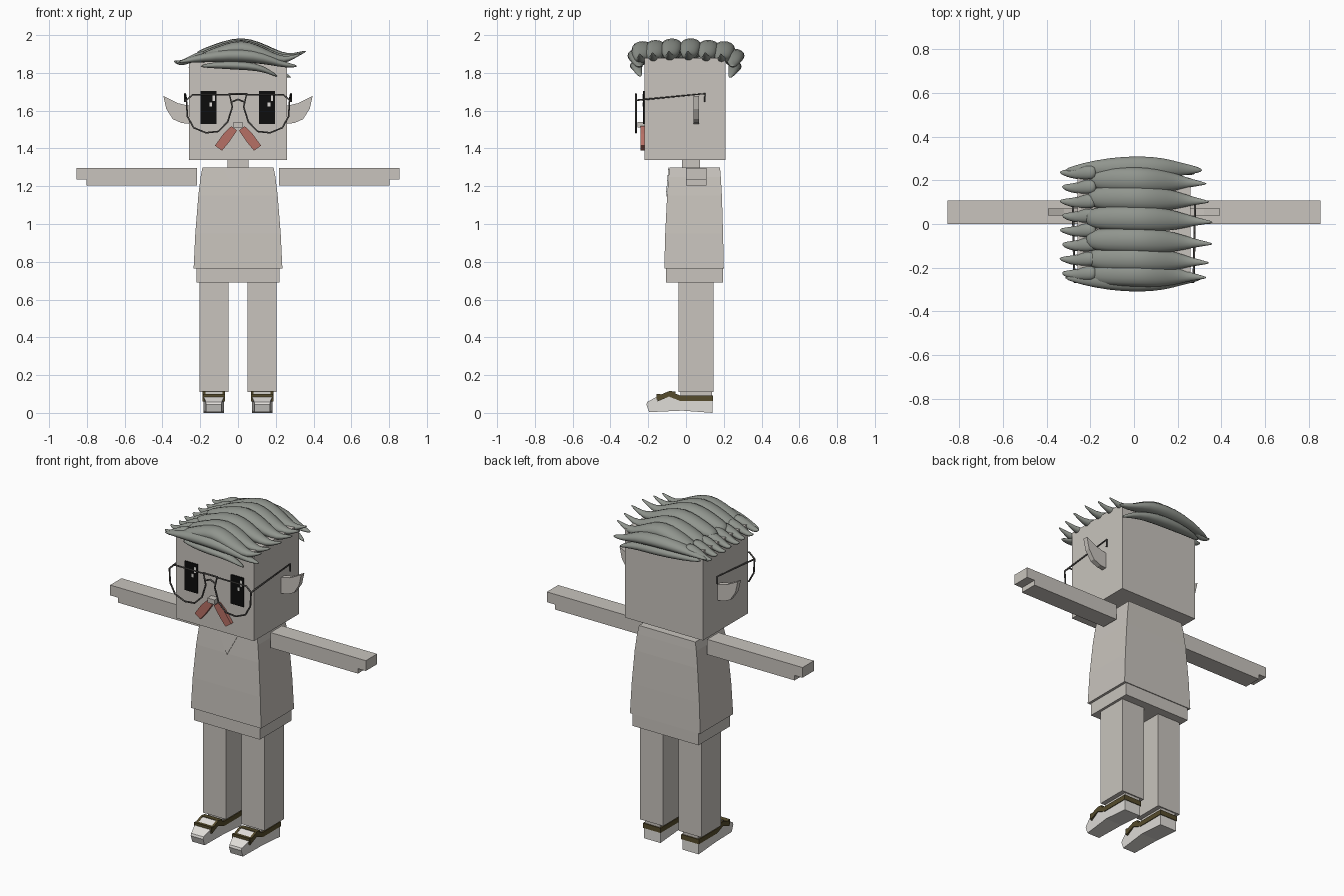
import bpy, bmesh, math
from mathutils import Vector

cube = bpy.data.objects.get("Cube")
if cube:
    bpy.data.objects.remove(cube, do_unlink=True)


def material(name, r, g, b):
    m = bpy.data.materials.new(name)
    m.use_nodes = True
    m.diffuse_color = (r, g, b, 1)
    bsdf = next(n for n in m.node_tree.nodes if n.type == 'BSDF_PRINCIPLED')
    bsdf.inputs["Base Color"].default_value = (r, g, b, 1)
    bsdf.inputs["Roughness"].default_value = 0.8
    return m


SKIN = material("warm grey", 0.58, 0.55, 0.51)
HAIR = material("hair grey", 0.28, 0.30, 0.27)
BLACK = material("eye black", 0.004, 0.004, 0.004)
WHITE = material("white", 0.75, 0.73, 0.70)
RED = material("moustache red", 0.47, 0.16, 0.13)
OLIVE = material("olive brown", 0.09, 0.07, 0.025)
FRAME = material("frame grey", 0.09, 0.085, 0.08)


def finish(name, bm, mat):
    bmesh.ops.recalc_face_normals(bm, faces=bm.faces)
    me = bpy.data.meshes.new(name)
    bm.to_mesh(me)
    bm.free()
    me.materials.append(mat)
    ob = bpy.data.objects.new(name, me)
    bpy.context.collection.objects.link(ob)
    return ob


def loft(name, rings, mat):
    """Skin a list of equally long point rings and cap both ends."""
    bm = bmesh.new()
    loops = [[bm.verts.new(p) for p in ring] for ring in rings]
    n = len(loops[0])
    for a, b in zip(loops, loops[1:]):
        for i in range(n):
            j = (i + 1) % n
            bm.faces.new((a[i], a[j], b[j], b[i]))
    bm.faces.new(loops[0])
    bm.faces.new(loops[-1])
    return finish(name, bm, mat)


def rect(x0, x1, y0, y1, z):
    return [(x0, y0, z), (x1, y0, z), (x1, y1, z), (x0, y1, z)]


def box(name, x, y, z, mat):
    return loft(name, [rect(*x, *y, h) for h in z], mat)


def prism(name, profile, axis, span, mat):
    """Extrude a profile along x (profile is y, z) or along y (profile is x, z)."""
    place = (lambda a, b, t: (t, a, b)) if axis == "x" else (lambda a, b, t: (a, t, b))
    return loft(name, [[place(a, b, t) for a, b in profile] for t in span], mat)


def tube(name, points, radius, mat, closed=False):
    cu = bpy.data.curves.new(name, 'CURVE')
    cu.dimensions = '3D'
    cu.bevel_depth = radius
    cu.bevel_resolution = 1
    cu.use_fill_caps = True
    sp = cu.splines.new('POLY')
    sp.points.add(len(points) - 1)
    for p, co in zip(sp.points, points):
        p.co = (*co, 1)
    sp.use_cyclic_u = closed
    cu.materials.append(mat)
    ob = bpy.data.objects.new(name, cu)
    bpy.context.collection.objects.link(ob)
    bpy.ops.object.select_all(action='DESELECT')
    ob.select_set(True)
    bpy.context.view_layer.objects.active = ob
    bpy.ops.object.convert(target='MESH')


def strand(name, sections):
    """Hair lock: lens-shaped rings given as x, y, z, half width, half height."""
    rings = []
    for x, y, z, w, h in sections:
        angles = [math.tau * i / 8 for i in range(8)]
        rings.append([(x, y + w * math.cos(a), z + h * math.sin(a)) for a in angles])
    ob = loft(name, rings, HAIR)
    sub = ob.modifiers.new("smooth", 'SUBSURF')
    sub.levels = sub.render_levels = 1
    for p in ob.data.polygons:
        p.use_smooth = True


# Head, neck, torso and hips
box("head", (-0.26, 0.26), (-0.22, 0.21), (1.34, 1.88), SKIN)
box("neck", (-0.055, 0.055), (-0.02, 0.075), (1.28, 1.35), SKIN)
torso = [(0.765, 0.235, -0.115, 0.20), (0.95, 0.226, -0.11, 0.196), (1.15, 0.21, -0.10, 0.19),
         (1.25, 0.198, -0.092, 0.184), (1.30, 0.188, -0.088, 0.18)]
loft("shirt", [rect(-w, w, f, b, z) for z, w, f, b in torso], SKIN)
collar = [[(-0.08, -0.09, 1.30), (0, -0.104, 1.145), (0.08, -0.09, 1.30)]]
collar.append([(x, y - 0.003, z) for x, y, z in collar[0]])
loft("collar", collar, SKIN)
box("hips", (-0.22, 0.22), (-0.105, 0.195), (0.69, 0.765), SKIN)

# Limbs, ears and shoes, once per side
shoe_top = [(0.14, 0.09), (-0.03, 0.09), (-0.09, 0.113), (-0.15, 0.088), (-0.205, 0.058)]
ear = [(0.255, 1.625), (0.32, 1.64), (0.395, 1.678), (0.38, 1.61), (0.345, 1.555), (0.30, 1.535), (0.255, 1.53)]
arm = [(0.217, 1.205), (0.802, 1.205), (0.802, 1.235), (0.855, 1.235), (0.855, 1.297), (0.217, 1.297)]
for s, side in ((1, "left"), (-1, "right")):
    prism(side + "_arm", [(s * x, z) for x, z in arm], "y", (0.0, 0.108), SKIN)
    prism(side + "_ear", [(s * x, z) for x, z in ear], "y", (0.04, 0.07), SKIN)
    c = s * 0.128
    box(side + "_leg", (c - 0.077, c + 0.077), (-0.04, 0.145), (0.11, 0.69), SKIN)
    box(side + "_ankle", (c - 0.05, c + 0.05), (-0.03, 0.138), (0.08, 0.112), SKIN)
    shoe = prism(side + "_shoe", shoe_top + [(-0.21, 0.045), (-0.195, 0.004), (-0.02, 0.012), (0.14, 0.0)],
                 "x", (c - 0.055, c + 0.055), WHITE)
    for v in shoe.data.vertices:
        if v.co.y < -0.18:
            v.co.x = c + (v.co.x - c) * 0.75
    # Olive band along both sides, round the heel and across the instep
    band = [(y, z + 0.002) for y, z in shoe_top[:4]] + [(y, z - 0.027) for y, z in reversed(shoe_top[:4])]
    for e in (-1, 1):
        prism(side + "_shoe_band", band, "x", (c + e * 0.045, c + e * 0.059), OLIVE)
    box(side + "_heel_band", (c - 0.059, c + 0.059), (0.125, 0.144), (0.063, 0.092), OLIVE)
    for lo, hi, drop in ((-0.09, -0.055, 0), (-0.155, -0.13, 0.015)):
        z = 0.116 - drop
        strap = [(lo, z - 0.03), (hi, z - 0.03), (hi, z - 0.003), (lo, z)]
        prism(side + "_shoe_strap", strap, "x", (c - 0.058, c + 0.058), OLIVE)

# Eyes with small highlights
for name, x in (("left", 0.11), ("right", -0.198)):
    box(name + "_eye", (x, x + 0.085), (-0.227, -0.219), (1.53, 1.705), BLACK)
    for dx, z, w, h in ((0.046, 1.622, 0.015, 0.02), (0.064, 1.652, 0.012, 0.035)):
        box(name + "_eye_highlight", (x + dx, x + dx + w), (-0.229, -0.226), (z, z + h), WHITE)

# Nose and moustache
box("nose", (-0.024, 0.024), (-0.258, -0.21), (1.512, 1.54), SKIN)
for s, side in ((1, "left"), (-1, "right")):
    lip = [(0.005, 1.495), (0.035, 1.518), (0.075, 1.48), (0.122, 1.415), (0.085, 1.388), (0.05, 1.43)]
    prism(side + "_moustache", [(s * x, z) for x, z in lip], "y", (-0.24, -0.215), RED)

# Glasses
rim = [(0.045, 1.685), (0.24, 1.685), (0.273, 1.655), (0.268, 1.57), (0.235, 1.51),
       (0.17, 1.483), (0.105, 1.49), (0.055, 1.54), (0.03, 1.62)]
for s, side in ((1, "left"), (-1, "right")):
    tube(side + "_rim", [(s * x, -0.265, z) for x, z in rim], 0.005, FRAME, True)
    tube(side + "_temple", [(s * 0.273, -0.265, 1.655), (s * 0.28, 0.10, 1.69), (s * 0.28, 0.10, 1.645)], 0.005, FRAME)
tube("brow_bar", [(-0.05, -0.265, 1.688), (0.05, -0.265, 1.688)], 0.005, FRAME)
tube("bridge", [(-0.036, -0.265, 1.645), (0, -0.265, 1.66), (0.036, -0.265, 1.645)], 0.005, FRAME)

# Top hair: parallel locks sweeping to the left with flicked tips
sweep = [(-0.23, 1.895, 0.5, 0.022), (-0.18, 1.905, 0.9, 0.035), (-0.08, 1.935, 1.0, 0.042), (0.02, 1.955, 1.05, 0.045),
         (0.12, 1.93, 1.0, 0.042), (0.20, 1.90, 0.75, 0.032), (0.27, 1.885, 0.42, 0.02), (0.33, 1.905, 0.2, 0.011),
         (0.37, 1.92, 0.06, 0.005)]
for i, y in enumerate((-0.235, -0.165, -0.075, 0.025, 0.115, 0.195)):
    edge = abs(y + 0.02) / 0.22
    shrink = 1 - 0.10 * edge
    strand(f"top_lock_{i}", [(x * shrink, y - 0.05 * max(x, 0) + 0.008 * edge,
                              z - 0.02 * edge, 0.062 * w, h) for x, z, w, h in sweep])

# Short curls at the right end of the top hair
for i in range(8):
    y = -0.225 + i * 0.066
    reach = 0.33 + 0.012 * (i % 2)
    strand(f"side_curl_{i}", [(-0.17, y, 1.90, 0.036, 0.02), (-0.22, y, 1.888, 0.036, 0.024),
                              (-0.27, y - 0.008, 1.862, 0.026, 0.02), (-0.31, y - 0.004, 1.85, 0.018, 0.014),
                              (-reach, y, 1.862, 0.006, 0.005)])

# Front and back locks hanging over the edges of the head
lower = [(-0.32, 1.855, 0.1, 0.006), (-0.24, 1.872, 0.5, 0.018), (-0.12, 1.89, 0.85, 0.036), (0.02, 1.895, 1.0, 0.042),
         (0.14, 1.88, 0.85, 0.036), (0.22, 1.85, 0.5, 0.02), (0.27, 1.84, 0.35, 0.014), (0.315, 1.835, 0.1, 0.005)]
for s, side in ((-1, "front"), (1, "back")):
    strand(side + "_lock", [(x, s * (0.245 + 0.012 * w), z, 0.062 * w, h) for x, z, w, h in lower])
fringe = [(-0.20, 1.835, 0.006), (-0.12, 1.842, 0.02), (0, 1.84, 0.026), (0.10, 1.832, 0.022),
          (0.17, 1.805, 0.014), (0.21, 1.78, 0.005)]
strand("fringe", [(x, -0.235 - 1.2 * h, z, 1.5 * h, h) for x, z, h in fringe])
strand("nape_lock", [(x * 1.35, 0.225 + 1.4 * h, z - 0.005, 1.6 * h, 1.2 * h) for x, z, h in fringe])
